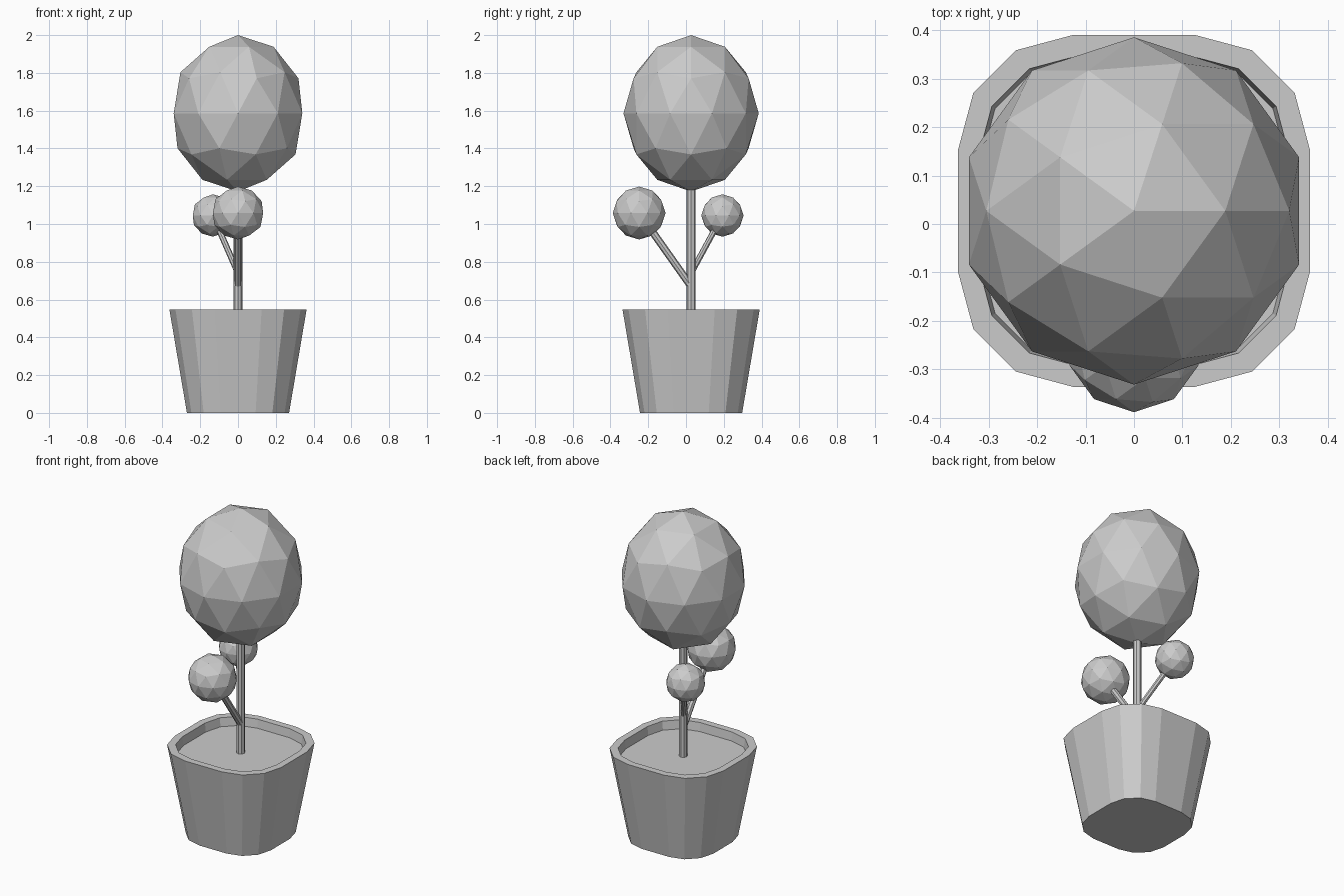
import bpy, bmesh, math
from mathutils import Vector

if "Cube" in bpy.data.objects:
    bpy.data.objects.remove(bpy.data.objects["Cube"])

CY = 0.027  # plant axis, set back from the middle

grey = bpy.data.materials.new("light grey")
grey.use_nodes = True
grey.diffuse_color = (0.6, 0.6, 0.6, 1)
grey.node_tree.nodes["Principled BSDF"].inputs["Base Color"].default_value = (0.6, 0.6, 0.6, 1)


def finish(bm, name):
    mesh = bpy.data.meshes.new(name)
    bmesh.ops.recalc_face_normals(bm, faces=bm.faces[:])
    bm.to_mesh(mesh)
    bm.free()
    mesh.materials.append(grey)
    obj = bpy.data.objects.new(name, mesh)
    bpy.context.collection.objects.link(obj)
    return obj


def rounded_square(bm, scale, z):
    """Ring of vertices: a square with corners rounded in three segments."""
    ring = []
    for corner in range(4):
        mid = math.radians(45 + 90 * corner)
        cx = math.copysign(0.125, math.cos(mid))
        cy = math.copysign(0.125, math.sin(mid))
        for step in range(4):
            a = math.radians(90 * corner + 30 * step)
            ring.append(bm.verts.new((scale * (cx + 0.238 * math.cos(a)),
                                      CY + scale * (cy + 0.238 * math.sin(a)), z)))
    return ring


def foliage(name, centre, radius, height):
    bm = bmesh.new()
    bmesh.ops.create_icosphere(bm, subdivisions=2, radius=1)
    bmesh.ops.scale(bm, vec=(radius, radius, height), verts=bm.verts)
    bmesh.ops.translate(bm, vec=centre, verts=bm.verts)
    finish(bm, name)


def stick(name, start, end, radius):
    start, end = Vector(start), Vector(end)
    axis = end - start
    bm = bmesh.new()
    bmesh.ops.create_cone(bm, cap_ends=True, segments=8, radius1=radius,
                          radius2=radius, depth=axis.length)
    obj = finish(bm, name)
    obj.rotation_mode = 'QUATERNION'
    obj.rotation_quaternion = axis.to_track_quat('Z', 'Y')
    obj.location = (start + end) / 2


# Pot: tapered wall, flat rim, recessed inner wall and soil surface
bm = bmesh.new()
rings = [rounded_square(bm, s, z) for s, z in
         [(0.745, 0), (1, 0.547), (0.885, 0.547), (0.865, 0.495)]]
for low, high in zip(rings, rings[1:]):
    for i in range(len(low)):
        j = (i + 1) % len(low)
        bm.faces.new((low[i], low[j], high[j], high[i]))
bm.faces.new(rings[0])
bm.faces.new(rings[-1])
finish(bm, "pot")

# Trunk and crown
stick("trunk", (0, CY, 0.48), (0, CY, 1.3), 0.024)
foliage("crown", (0, CY, 1.586), 0.358, 0.414)

# Side branches with their small foliage balls
front_ball, back_ball = (0, -0.248, 1.058), (-0.133, 0.193, 1.045)
stick("front_branch", (0, CY, 0.67), front_ball, 0.02)
foliage("front_foliage", front_ball, 0.14, 0.14)
stick("back_branch", (0, CY, 0.74), back_ball, 0.016)
foliage("back_foliage", back_ball, 0.112, 0.112)
